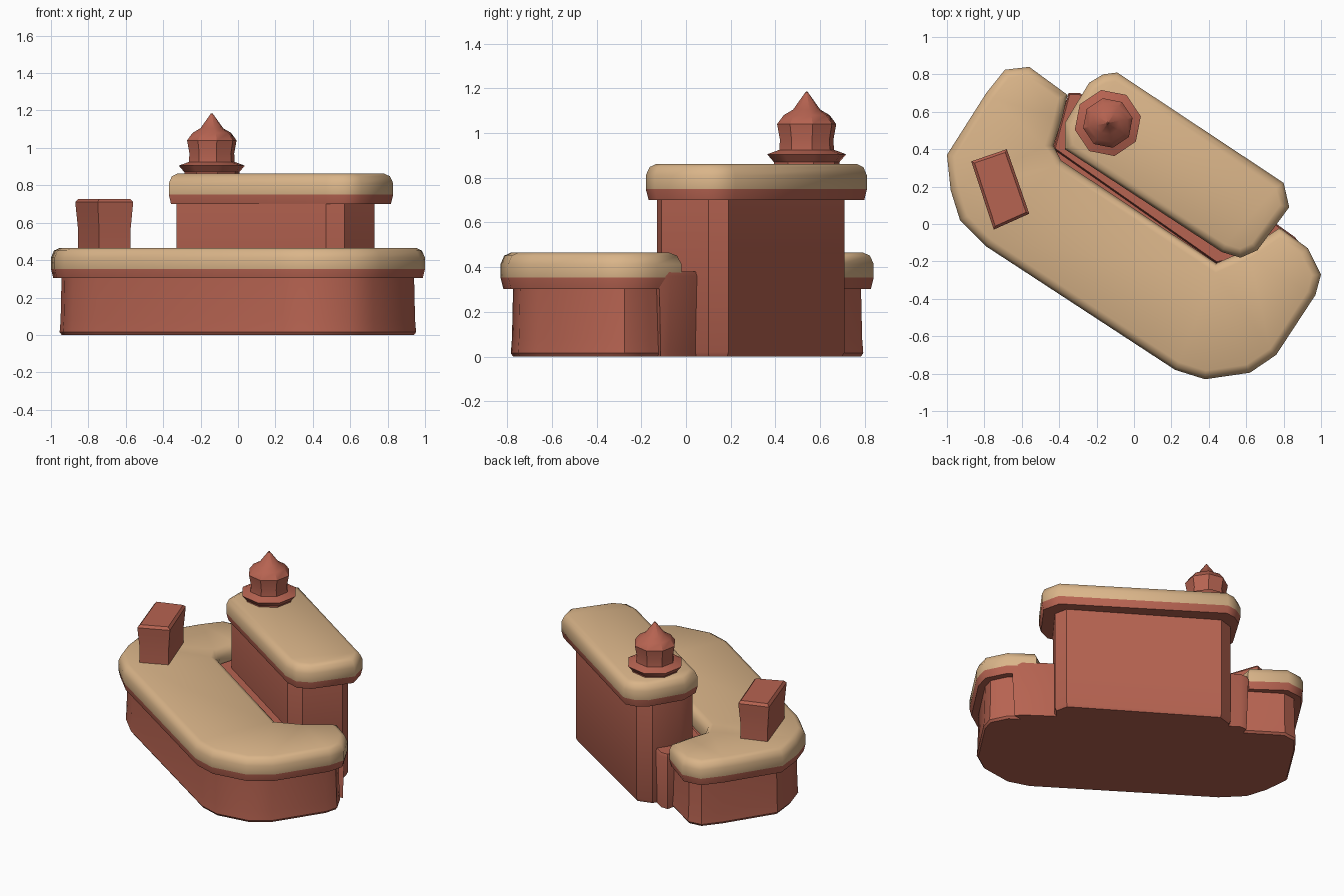
import bpy, bmesh, math
from mathutils import Vector

if "Cube" in bpy.data.objects:
    bpy.data.objects.remove(bpy.data.objects["Cube"])


def material(name, rgb):
    m = bpy.data.materials.new(name)
    m.diffuse_color = (*rgb, 1)
    m.use_nodes = True
    m.node_tree.nodes["Principled BSDF"].inputs["Base Color"].default_value = m.diffuse_color
    return m


RED = material("brick red", (0.47, 0.125, 0.082))
TAN = material("sand tan", (0.70, 0.46, 0.25))


def inset(pts, d):
    """Mitred inset of a counter-clockwise outline."""
    out, n = [], len(pts)
    for i in range(n):
        a, b, c = (Vector(pts[(i + k) % n]) for k in (-1, 0, 1))
        e, f = (b - a).normalized(), (c - b).normalized()
        n1, n2 = Vector((-e.y, e.x)), Vector((-f.y, f.x))
        out.append(b + (n1 + n2) * (d / max(0.5, 1 + n1.dot(n2))))
    return out


def finish(name, bm, mats, split=None, angle=35):
    """Make the object; faces above the split height take the second material."""
    bmesh.ops.recalc_face_normals(bm, faces=bm.faces)
    if split is not None:
        for f in bm.faces:
            f.material_index = int(f.calc_center_median().z > split)
    me = bpy.data.meshes.new(name)
    bm.to_mesh(me)
    bm.free()
    for m in mats:
        me.materials.append(m)
    ob = bpy.data.objects.new(name, me)
    bpy.context.collection.objects.link(ob)
    bpy.ops.object.select_all(action='DESELECT')
    ob.select_set(True)
    bpy.context.view_layer.objects.active = ob
    bpy.ops.object.shade_smooth_by_angle(angle=math.radians(angle))
    return ob


def stack(name, rings, mats, split=None, angle=35):
    """Skin equal-length rings of 3D points and cap both ends."""
    bm = bmesh.new()
    vs = [[bm.verts.new(p) for p in r] for r in rings]
    n = len(vs[0])
    for lo, hi in zip(vs, vs[1:]):
        for i in range(n):
            j = (i + 1) % n
            bm.faces.new((lo[i], lo[j], hi[j], hi[i]))
    caps = [bm.faces.new(vs[0][::-1]), bm.faces.new(vs[-1])]
    bmesh.ops.triangulate(bm, faces=caps)
    return finish(name, bm, mats, split, angle)


def loft(name, pts, levels, mats, split=None, angle=35):
    """Stack insets of one outline; levels are (height, inset)."""
    rings = [[(p.x, p.y, z) for p in inset(pts, d)] for z, d in levels]
    return stack(name, rings, mats, split, angle)


def slab(name, pts, z):
    """Overhanging slab: red lower rim, tan softened top."""
    loft(name, pts, [(z, .012), (z + .05, 0), (z + .11, 0), (z + .148, .016),
                     (z + .162, .045)], [RED, TAN], z + .05, 50)


# Outer curve shared by the lower slab and the lower body
outer = [(-.56, .84), (-.69, .825), (-.79, .70), (-1.0, .37), (-.98, .18),
         (-.93, .02), (-.79, -.12), (.22, -.78), (.38, -.83), (.62, -.795),
         (.76, -.70), (.97, -.38), (1.0, -.27), (.93, -.13)]
# Notch in the slab around the tall block
notch = [(.78, -.02), (.60, -.14), (.44, -.21), (-.39, .34), (-.43, .42),
         (-.385, .56), (-.355, .69)]

# Low storey
loft("lower_body", outer, [(0, .055), (.015, .045), (.08, .05), (.31, .055),
                           (.355, .055)], [RED])
slab("lower_slab", outer + notch, .303)

# Tall storey, standing on the floor and projecting past the back
tall = [(-.12, .71), (-.22, .68), (-.325, .52), (-.33, .40), (.47, -.13),
        (.57, -.11), (.73, .10), (.71, .19)]
loft("tall_body", tall, [(0, .01), (.02, 0), (.70, 0), (.74, .005)], [RED])

# Low red kerb filling the groove around the tall storey
kerb = [(-.29, .70), (-.35, .70), (-.43, .40), (.44, -.21), (.90, -.12),
        (.86, -.07), (.72, .03)]
loft("groove_kerb", kerb, [(.0, .01), (.36, .0), (.38, .008)], [RED])

# Upper slab
slab("upper_slab", [(-.09, .81), (-.165, .80), (-.24, .755), (-.37, .54),
                    (-.37, .40), (.47, -.15), (.57, -.18), (.66, -.14),
                    (.83, .09), (.80, .22)], .70)

# Chimney block
loft("chimney", [(-.68, .40), (-.87, .335), (-.75, -.03), (-.56, .055)],
     [(.44, .012), (.56, .012), (.66, .004), (.71, 0), (.727, .014)], [RED])

# Pointed finial on a flared foot
profile = [(.84, .150), (.87, .150), (.905, .180), (.925, .125), (.97, .122),
           (1.04, .135), (1.08, .105), (1.105, .062), (1.185, .004)]
stack("finial", [[(-.14 + r * math.cos(math.tau * k / 8 + .2),
                   .54 + r * math.sin(math.tau * k / 8 + .2), z)
                  for k in range(8)] for z, r in profile], [RED])
